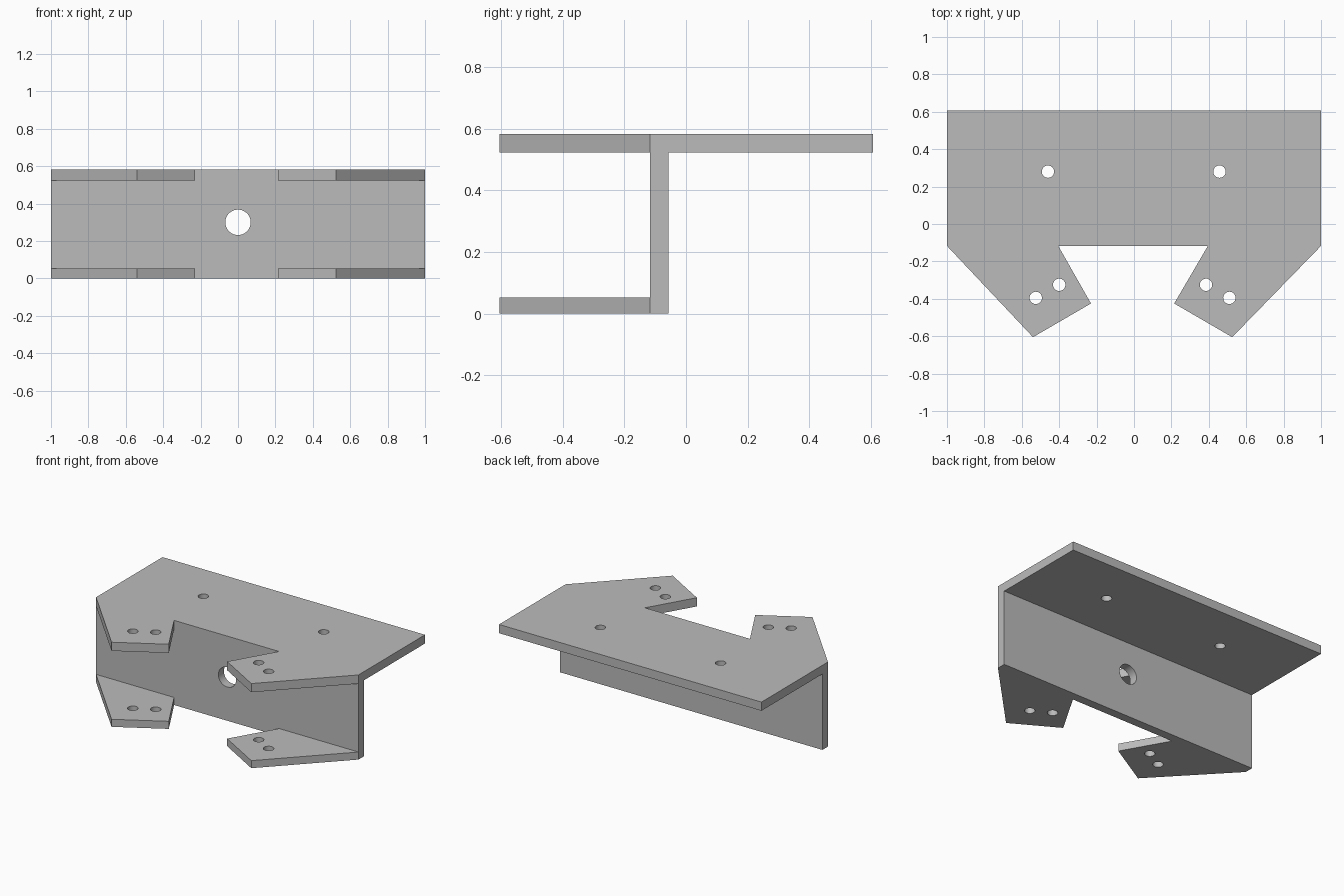
import bpy
import bmesh
import math
from mathutils import Matrix

cube = bpy.data.objects.get("Cube")
if cube:
    bpy.data.objects.remove(cube, do_unlink=True)

grey = bpy.data.materials.new("plain grey")
grey.use_nodes = True
colour = (0.5, 0.5, 0.5, 1)
grey.diffuse_color = colour
grey.node_tree.nodes["Principled BSDF"].inputs["Base Color"].default_value = colour

FRONT, BACK = -0.117, 0.607     # front of the web, rear edge of the top plate
WEB = 0.06                      # web thickness
LOW, UNDER, TOP = 0.052, 0.523, 0.583
SIDES = 32


def circle(x, y, r):
    steps = [2 * math.pi * i / SIDES for i in range(SIDES)]
    return [(x + r * math.cos(a), y + r * math.sin(a)) for a in steps]


def plate(name, outline, holes, thickness, matrix):
    """Flat sheet with round through holes, from z = 0 up, then placed by matrix."""
    curve = bpy.data.curves.new(name, "CURVE")
    curve.dimensions = "2D"
    curve.fill_mode = "BOTH"
    curve.extrude = thickness / 2
    for loop in [outline] + [circle(*h) for h in holes]:
        spline = curve.splines.new("POLY")
        spline.points.add(len(loop) - 1)
        for point, (x, y) in zip(spline.points, loop):
            point.co = (x, y, 0, 1)
        spline.use_cyclic_u = True
    helper = bpy.data.objects.new(name + "_profile", curve)
    mesh = bpy.data.meshes.new_from_object(helper)
    bpy.data.objects.remove(helper)
    bpy.data.curves.remove(curve)

    bm = bmesh.new()
    bm.from_mesh(mesh)
    bmesh.ops.remove_doubles(bm, verts=bm.verts, dist=0.0001)
    bmesh.ops.translate(bm, verts=bm.verts, vec=(0, 0, thickness / 2))
    bmesh.ops.transform(bm, matrix=matrix, verts=bm.verts)
    bmesh.ops.recalc_face_normals(bm, faces=bm.faces)
    bm.to_mesh(mesh)
    bm.free()
    mesh.name = name
    mesh.materials.clear()
    mesh.materials.append(grey)
    obj = bpy.data.objects.new(name, mesh)
    bpy.context.collection.objects.link(obj)
    bpy.ops.object.select_all(action="DESELECT")
    obj.select_set(True)
    bpy.context.view_layer.objects.active = obj
    bpy.ops.object.shade_smooth_by_angle(angle=math.radians(30))
    return obj


# Slanted ears, listed from the outer corner to the inner one
right_ear = [(-1, FRONT), (-0.54, -0.605), (-0.23, -0.425), (-0.405, FRONT)]
left_ear = [(0.395, FRONT), (0.215, -0.425), (0.525, -0.605), (1, FRONT)]
right_holes = [(-0.525, -0.395, 0.033), (-0.4, -0.325, 0.033)]
left_holes = [(0.51, -0.395, 0.033), (0.385, -0.325, 0.033)]
mount_holes = [(-0.46, 0.28, 0.033), (0.457, 0.28, 0.033)]

# Top plate with both ears
plate("top_plate", right_ear + left_ear + [(1, BACK), (-1, BACK)],
      right_holes + left_holes + mount_holes, TOP - UNDER,
      Matrix.Translation((0, 0, UNDER)))

# Lower ears
plate("right_lower_ear", right_ear, right_holes, LOW, Matrix())
plate("left_lower_ear", left_ear, left_holes, LOW, Matrix())

# Upright web with its central hole
plate("web", [(-1, 0), (1, 0), (1, UNDER), (-1, UNDER)], [(0, 0.3, 0.068)], WEB,
      Matrix.Translation((0, FRONT + WEB, 0)) @ Matrix.Rotation(math.pi / 2, 4, "X"))
